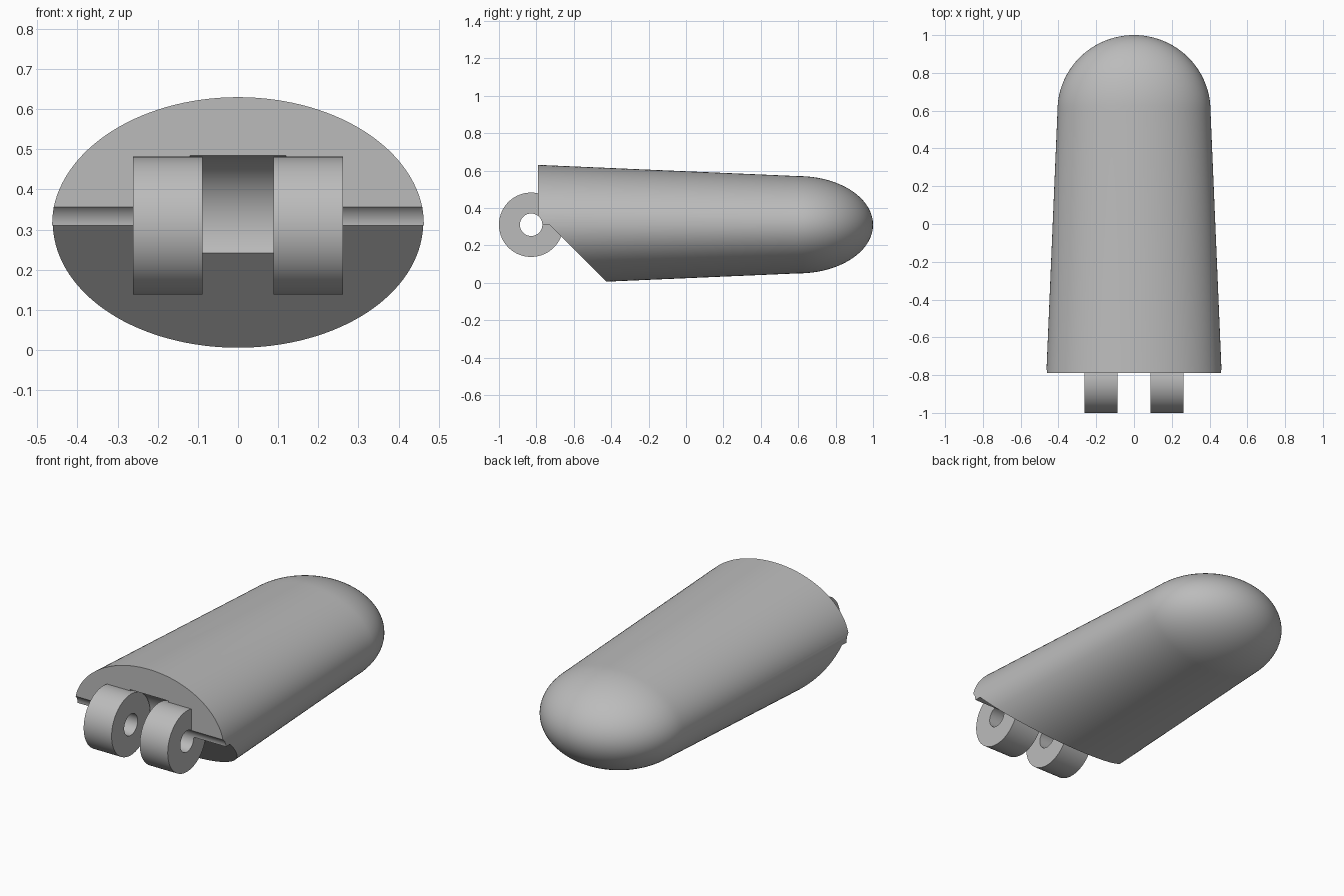
import bpy
import bmesh
from math import sin, cos, pi, radians
from mathutils import Matrix

default = bpy.data.objects.get("Cube")
if default:
    bpy.data.objects.remove(default, do_unlink=True)

HINGE_Y, AXIS_Z = -0.828, 0.31
FRONT_Y, DOME_Y, TIP_Y = -0.79, 0.6, 1.0

grey = bpy.data.materials.new("neutral grey")
grey.use_nodes = True
colour = (0.5, 0.5, 0.5, 1)
grey.diffuse_color = colour
grey.node_tree.nodes["Principled BSDF"].inputs["Base Color"].default_value = colour


def make_object(name, bm):
    bmesh.ops.recalc_face_normals(bm, faces=bm.faces)
    mesh = bpy.data.meshes.new(name)
    bm.to_mesh(mesh)
    bm.free()
    mesh.materials.append(grey)
    obj = bpy.data.objects.new(name, mesh)
    bpy.context.scene.collection.objects.link(obj)
    return obj


def hinge_cylinder(name, radius, x0, x1, segments=96):
    """Cylinder around the hinge axis, running along x."""
    bm = bmesh.new()
    place = (Matrix.Translation(((x0 + x1) / 2, HINGE_Y, AXIS_Z))
             @ Matrix.Rotation(pi / 2, 4, 'Y'))
    bmesh.ops.create_cone(bm, cap_ends=True, segments=segments, radius1=radius,
                          radius2=radius, depth=x1 - x0, matrix=place)
    return make_object(name, bm)


def combine(target, tool, operation):
    """Apply a boolean and remove the tool object."""
    tool.hide_render = True
    mod = target.modifiers.new("combine", 'BOOLEAN')
    mod.operation = operation
    mod.solver = 'EXACT'
    mod.object = tool
    bpy.context.view_layer.objects.active = target
    bpy.ops.object.modifier_apply(modifier=mod.name)
    bpy.data.objects.remove(tool, do_unlink=True)


# Tapered oval body with a rounded tip
def body_mesh(sides=128, dome_steps=24):
    bm = bmesh.new()
    sections = [(FRONT_Y, 0.464, 0.32)]
    for i in range(dome_steps + 1):
        a = pi / 2 * i / dome_steps
        sections.append((DOME_Y + (TIP_Y - DOME_Y) * sin(a),
                         0.405 * cos(a), 0.26 * cos(a)))
    rings = []
    for y, rx, rz in sections:
        rings.append([bm.verts.new((rx * cos(2 * pi * k / sides), y,
                                    AXIS_Z + rz * sin(2 * pi * k / sides)))
                      for k in range(sides)])
    for a, b in zip(rings, rings[1:]):
        for k in range(sides):
            n = (k + 1) % sides
            bm.faces.new((a[k], a[n], b[n], b[k]))
    bm.faces.new(rings[0])
    bmesh.ops.remove_doubles(bm, verts=bm.verts, dist=1e-5)
    return bm


body = make_object("finger_segment", body_mesh())

# Slanted relief under the hinge
bm = bmesh.new()
outline = [(-1.1, AXIS_Z), (-0.73, AXIS_Z), (-0.37, -0.05), (-1.1, -0.05)]
face = bm.faces.new([bm.verts.new((-0.6, y, z)) for y, z in outline])
extruded = bmesh.ops.extrude_face_region(bm, geom=[face])["geom"]
bmesh.ops.translate(bm, vec=(1.2, 0, 0),
                    verts=[v for v in extruded if isinstance(v, bmesh.types.BMVert)])
combine(body, make_object("relief_cutter", bm), 'DIFFERENCE')

# Round clearance between the knuckles
combine(body, hinge_cylinder("clearance_cutter", 0.179, -0.12, 0.12), 'DIFFERENCE')

# Pair of hinge knuckles
for side, x0, x1 in (("right", -0.262, -0.088), ("left", 0.088, 0.262)):
    combine(body, hinge_cylinder(side + "_knuckle", 0.172, x0, x1), 'UNION')

# Fill behind the knuckles is closed by the union; drill the pin hole through
combine(body, hinge_cylinder("pin_cutter", 0.06, -0.6, 0.6, 64), 'DIFFERENCE')

# Smooth curved surfaces, crisp edges
bpy.ops.object.select_all(action='DESELECT')
body.select_set(True)
bpy.context.view_layer.objects.active = body
bpy.ops.object.shade_smooth_by_angle(angle=radians(30))
